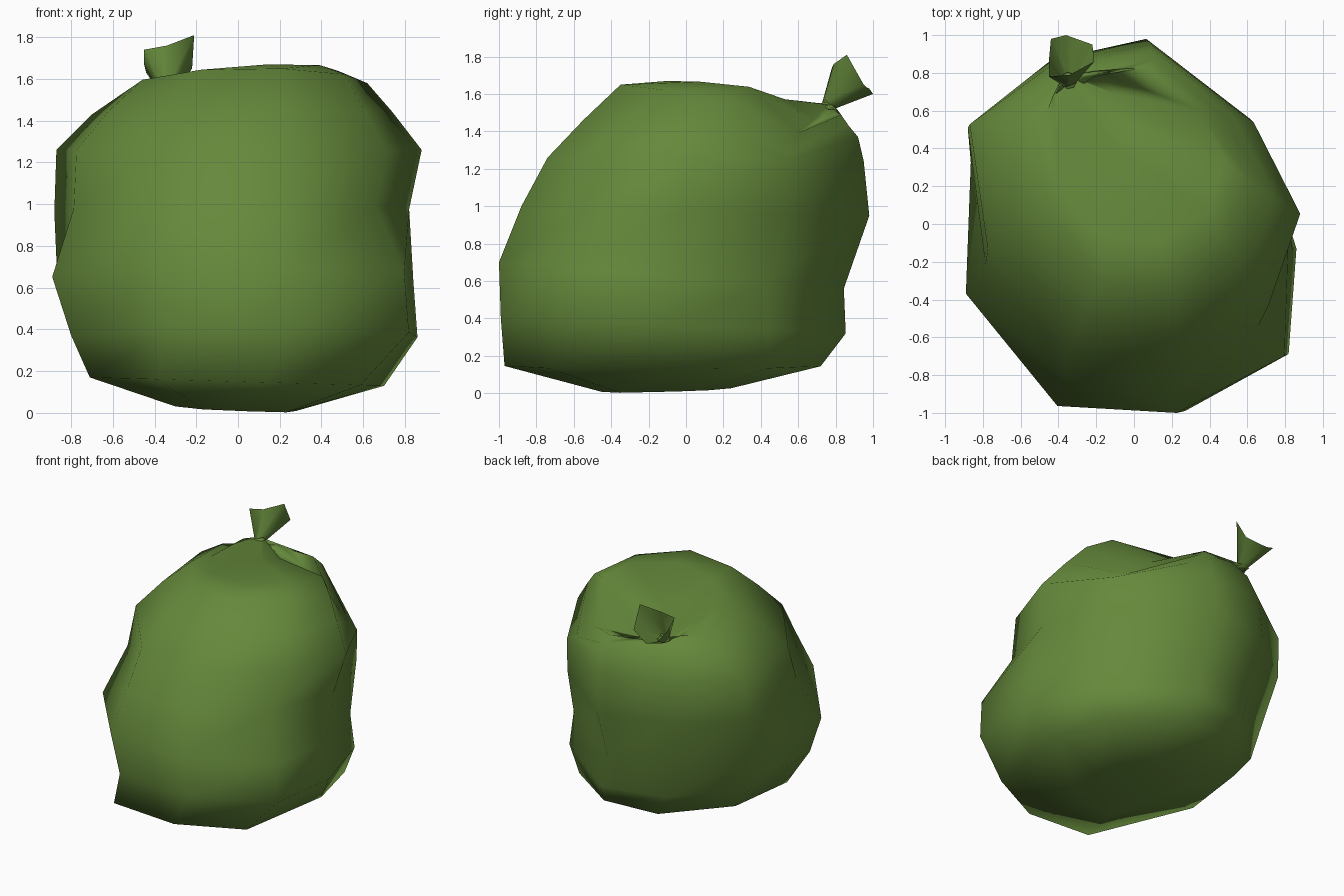
import bpy
import bmesh
from math import sin, cos, tau
from mathutils import Vector

cube = bpy.data.objects.get("Cube")
if cube:
    bpy.data.objects.remove(cube, do_unlink=True)

green = bpy.data.materials.new("sack_green")
green.use_nodes = True
green.diffuse_color = (0.13, 0.25, 0.044, 1)
green.node_tree.nodes["Principled BSDF"].inputs["Base Color"].default_value = green.diffuse_color


def loft(name, rings, cap_ends=False):
    """Skin a list of rings that share one point count, smooth shaded."""
    bm = bmesh.new()
    loops = [[bm.verts.new(p) for p in ring] for ring in rings]
    n = len(loops[0])
    for low, high in zip(loops, loops[1:]):
        for i in range(n):
            j = (i + 1) % n
            bm.faces.new((low[i], low[j], high[j], high[i]))
    if cap_ends:
        bm.faces.new(loops[0][::-1])
        bm.faces.new(loops[-1])
    for face in bm.faces:
        face.smooth = True
    mesh = bpy.data.meshes.new(name)
    bm.to_mesh(mesh)
    bm.free()
    mesh.materials.append(green)
    obj = bpy.data.objects.new(name, mesh)
    bpy.context.collection.objects.link(obj)
    return obj


# Lumpy nine-sided outlines, scaled to -1..1: twisted at the base, boxy in the
# middle, rounder above
base = [(1, .16), (.86, .66), (.28, 1), (-.36, .99), (-.9, .52),
        (-1, -.1), (-.54, -.98), (.2, -1), (.84, -.72)]
middle = [(1, -.06), (.72, .51), (.1, 1), (-.46, .9), (-.97, .45),
          (-1, -.31), (-.44, -.96), (.29, -1), (.95, -.67)]
upper = [(1, -.06), (.72, .51), (.1, 1), (-.48, .89), (-1, .5),
         (-.89, -.28), (-.4, -.92), (.28, -1), (.81, -.63)]


def sack_ring(outline, x0, x1, y0, y1, z_front, z_back, slope=0, push=0, drop=0):
    """Fit an outline to bounds and tilt it; push out or drop its back corner."""
    ring = []
    for u, v in outline:
        a, b = (u + 1) / 2, (v + 1) / 2
        corner = max(0, u) * max(0, v)
        ring.append((x0 + (x1 - x0) * a + push * corner,
                     y0 + (y1 - y0) * b + push * corner,
                     z_front + (z_back - z_front) * b + slope * u - drop * corner))
    return ring


# Sack body, from the sagging base up to the gathered neck
body = [
    sack_ring(base, -.30, .28, -.45, .24, .01, .03, -.012),
    sack_ring(base, -.71, .70, -.97, .72, .15, .15, -.02),
    sack_ring(middle, -.80, .86, -.99, .84, .40, .32, push=.14),
    sack_ring(middle, -.89, .84, -1.0, .83, .70, .56, push=.14),
    sack_ring(upper, -.88, .82, -.88, .97, 1.0, .95, push=.1),
    sack_ring(upper, -.87, .88, -.74, .95, 1.26, 1.26, drop=.18),
    sack_ring(upper, -.70, .74, -.55, .92, 1.46, 1.42, drop=.5),
    sack_ring(upper, -.52, .62, -.35, .87, 1.65, 1.50, drop=.7),
    sack_ring(upper, -.46, .48, -.10, .83, 1.66, 1.54, .035, drop=.55),
    sack_ring(upper, -.43, -.02, .28, .81, 1.60, 1.54, drop=.25),
    sack_ring(upper, -.385, -.305, .71, .79, 1.55, 1.54),
]
loft("sack_body", body, cap_ends=True)

# Flared loose end above the tie, open at the top
rim = [(-.45, .78, 1.74), (-.45, .87, 1.67), (-.44, .98, 1.63),
       (-.36, 1.0, 1.60), (-.22, .95, 1.65), (-.21, .86, 1.81), (-.34, .79, 1.76)]
rim = [Vector(p) for p in rim]
neck = Vector((-.345, .755, 1.54))
centre = sum(rim, Vector()) / len(rim)
throat = [neck + (p - centre) * .25 for p in rim]
loft("sack_tuft", [rim, throat])

# Small gathered collar around the neck
collar = []
for radius, height in ((.03, 0), (.05, .01), (.04, .025), (.02, .03)):
    collar.append([neck + Vector((radius * cos(tau * i / 7), radius * sin(tau * i / 7), height - .015))
                   for i in range(7)])
loft("neck_collar", collar, cap_ends=True)
